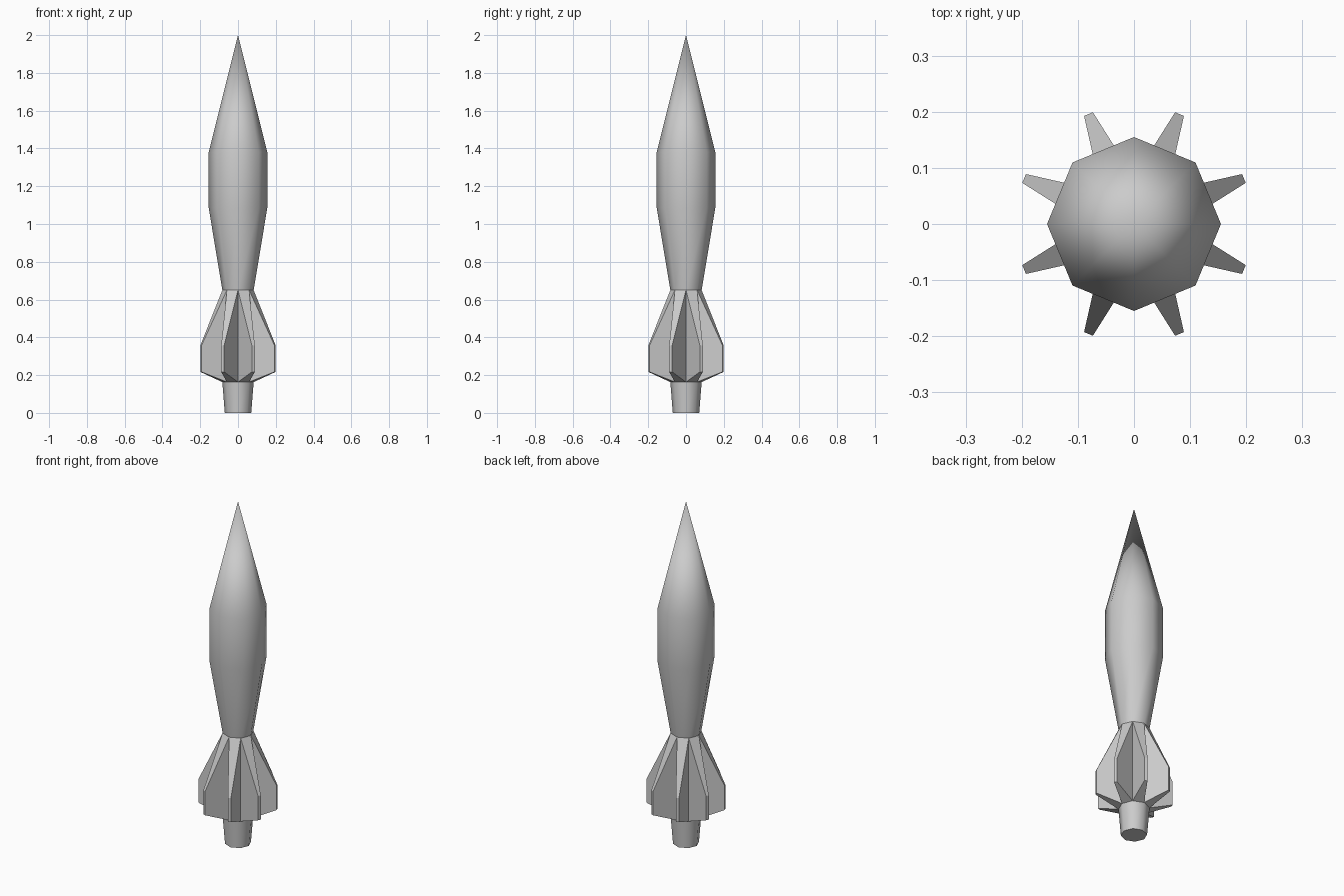
import bpy, bmesh
from math import sin, cos, pi
from mathutils import Vector

if "Cube" in bpy.data.objects:
    bpy.data.objects.remove(bpy.data.objects["Cube"])

SIDES = 8
# (radius, height) from nozzle mouth up to the shoulder
PROFILE = [(0.07, 0.0), (0.083, 0.163), (0.083, 0.65), (0.155, 1.085), (0.155, 1.38)]
FIN_RING = 1                       # fins grow from the faces above this ring
FIN_REACH, FIN_HALF_WIDTH = 0.212, 0.0085
FIN_BOTTOM, FIN_TOP = 0.217, 0.358

bm = bmesh.new()

# Eight-sided hull
rings = [[bm.verts.new((r * cos(2 * pi * i / SIDES), r * sin(2 * pi * i / SIDES), z))
          for i in range(SIDES)] for r, z in PROFILE]
bm.faces.new(rings[0][::-1])
fin_bases = []
for k, (low, high) in enumerate(zip(rings, rings[1:])):
    for i in range(SIDES):
        j = (i + 1) % SIDES
        face = bm.faces.new((low[i], low[j], high[j], high[i]))
        face.smooth = True
        if k == FIN_RING:
            fin_bases.append(face)

# Pointed nose
tip = bm.verts.new((0, 0, 2))
for i in range(SIDES):
    bm.faces.new((rings[-1][i], rings[-1][(i + 1) % SIDES], tip)).smooth = True

# Tapered fins extruded from the waist faces
fin_tips = bmesh.ops.extrude_discrete_faces(bm, faces=fin_bases)["faces"]
for face in fin_tips:
    centre = face.calc_center_median()
    out = Vector((centre.x, centre.y, 0)).normalized()
    side = Vector((-out.y, out.x, 0))
    for v in face.verts:
        z = FIN_TOP if v.co.z > 0.4 else FIN_BOTTOM
        sign = 1 if v.co.dot(side) > 0 else -1
        v.co = out * FIN_REACH + side * sign * FIN_HALF_WIDTH + Vector((0, 0, z))
    for e in face.edges:
        for f in e.link_faces:
            f.smooth = False

bmesh.ops.recalc_face_normals(bm, faces=bm.faces)
mesh = bpy.data.meshes.new("rocket_hull_with_fins")
bm.to_mesh(mesh)
bm.free()
bpy.context.collection.objects.link(bpy.data.objects.new("rocket_hull_with_fins", mesh))
